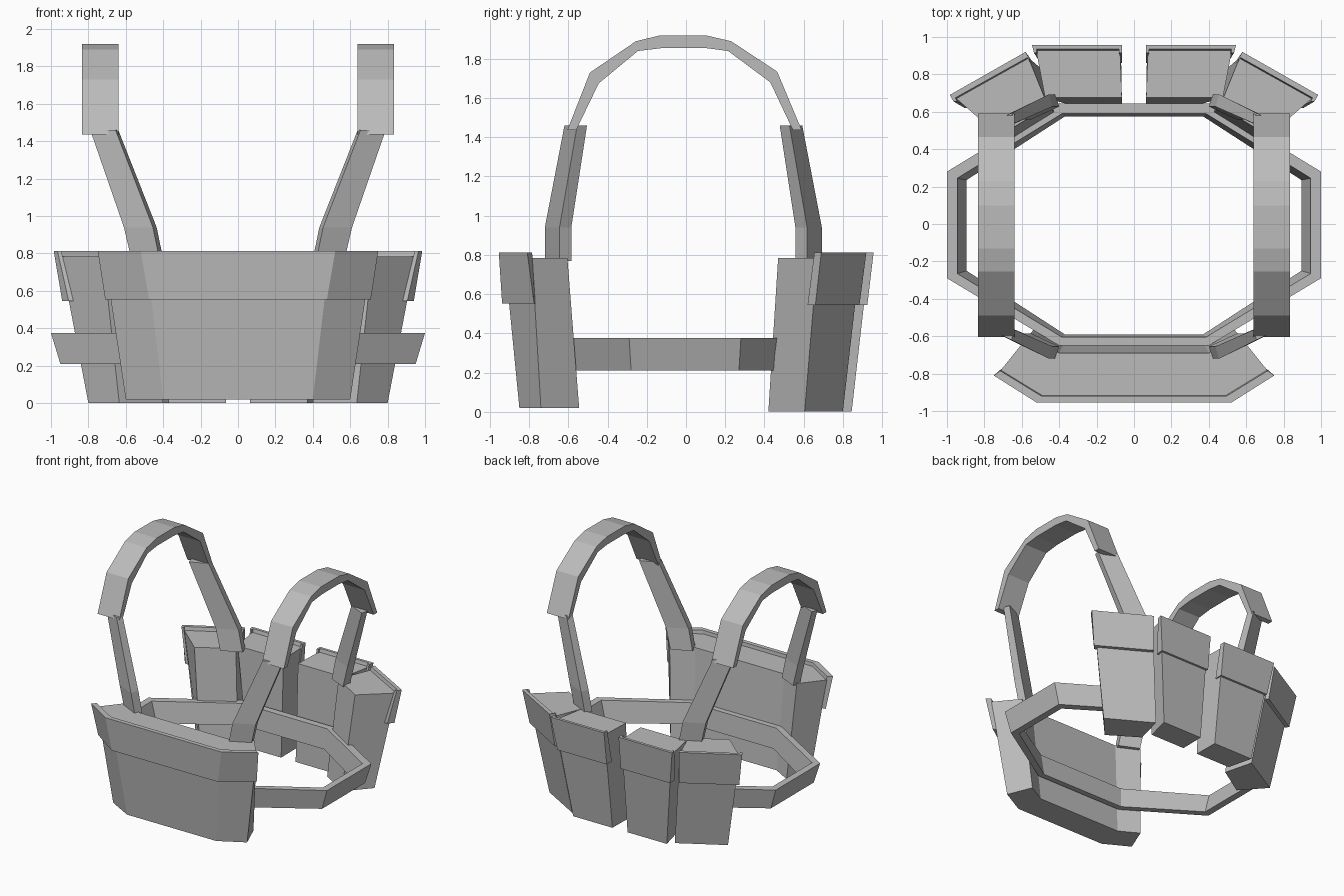
import bpy, bmesh

if "Cube" in bpy.data.objects:
    bpy.data.objects.remove(bpy.data.objects["Cube"])

grey = bpy.data.materials.new("canvas_grey")
grey.diffuse_color = (0.5, 0.5, 0.5, 1)
grey.use_nodes = True
grey.node_tree.nodes["Principled BSDF"].inputs["Base Color"].default_value = grey.diffuse_color


def loft(name, rings, closed=False):
    """Skin a list of equal-length 3D rings; cap the ends or close into a loop."""
    bm = bmesh.new()
    vs = [[bm.verts.new(p) for p in r] for r in rings]
    n = len(vs[0])
    pairs = list(zip(vs, vs[1:])) + ([(vs[-1], vs[0])] if closed else [])
    for a, b in pairs:
        for i in range(n):
            j = (i + 1) % n
            bm.faces.new((a[i], a[j], b[j], b[i]))
    if not closed:
        bm.faces.new(vs[0])
        bm.faces.new(vs[-1])
    bmesh.ops.recalc_face_normals(bm, faces=bm.faces)
    me = bpy.data.meshes.new(name)
    bm.to_mesh(me)
    bm.free()
    me.materials.append(grey)
    ob = bpy.data.objects.new(name, me)
    bpy.context.collection.objects.link(ob)
    return ob


def at(pts, z):
    return [(x, y, z) for x, y in pts]


def both(half):
    """Complete a right-hand outline with its mirrored left half."""
    return half + [(-x, y) for x, y in reversed(half)]


def flip(pts, s):
    return [(x * s, y) for x, y in pts]


# Belt: flared octagonal band
def octagon(x, yf, yb, cx, sf, sb):
    return both([(cx, yf), (x, sf), (x, sb), (cx, yb)])

outer_top = octagon(1.0, -.65, .645, .40, -.29, .28)
outer_bot = octagon(.95, -.635, .63, .385, -.28, .27)
inner_top = octagon(.945, -.605, .59, .385, -.265, .245)
inner_bot = octagon(.895, -.59, .575, .37, -.25, .235)
loft("belt", [at(outer_bot, .21), at(outer_top, .375),
              at(inner_top, .375), at(inner_bot, .21)], closed=True)

# Front pouch, wrapped around the belt
loft("front_pouch", [
    at(both([(.37, -.63), (.52, -.545), (.60, -.74), (.40, -.85)]), .02),
    at(both([(.40, -.69), (.57, -.605), (.715, -.785), (.49, -.925)]), .785)])


def flap(name, bot, top, ibot, itop, z0, z1=.813):
    """Band around the outer side of a pouch."""
    loft(name, [[(*b, z0), (*t, z1), (*it, z1), (*ib, z0)]
                for b, t, it, ib in zip(bot, top, itop, ibot)])

flap("front_pouch_flap",
     both([(.71, -.775), (.475, -.938)]), both([(.75, -.81), (.52, -.955)]),
     both([(.66, -.765), (.45, -.89)]), both([(.715, -.785), (.495, -.92)]), .553)

for s, side in ((1, "right"), (-1, "left")):
    # Rear pouch beside the middle
    loft("rear_pouch_" + side, [
        at(flip([(.065, .645), (.37, .645), (.42, .845), (.068, .845)], s), 0),
        at(flip([(.065, .675), (.475, .675), (.525, .935), (.075, .935)], s), .785)])
    flap("rear_pouch_flap_" + side,
         flip([(.063, .86), (.063, .925), (.505, .925), (.50, .86)], s),
         flip([(.065, .915), (.065, .957), (.545, .957), (.535, .915)], s),
         flip([(.08, .86), (.08, .87), (.48, .87), (.48, .86)], s),
         flip([(.08, .915), (.08, .935), (.52, .935), (.52, .915)], s), .545)
    # Angled pouch on the rear corner
    loft("corner_pouch_" + side, [
        at(flip([(.40, .57), (.635, .42), (.80, .605), (.46, .80)], s), 0),
        at(flip([(.46, .63), (.72, .47), (.95, .67), (.565, .89)], s), .785)])
    flap("corner_pouch_flap_" + side,
         flip([(.905, .62), (.94, .66), (.555, .885), (.525, .83)], s),
         flip([(.965, .655), (.985, .69), (.58, .92), (.56, .885)], s),
         flip([(.88, .62), (.89, .635), (.53, .84), (.52, .82)], s),
         flip([(.945, .655), (.955, .675), (.57, .89), (.56, .87)], s), .545)

    # Shoulder strap: faceted arch
    arch_out = [(-.605, 1.437), (-.49, 1.73), (-.255, 1.89), (-.13, 1.92),
                (.10, 1.92), (.23, 1.89), (.465, 1.735), (.59, 1.437)]
    arch_in = [(-.56, 1.437), (-.445, 1.675), (-.245, 1.84), (-.12, 1.855),
               (.10, 1.855), (.215, 1.84), (.43, 1.68), (.545, 1.437)]
    loft("shoulder_arch_" + side, [
        [(s * .64, *o), (s * .835, *o), (s * .835, *i), (s * .64, *i)]
        for o, i in zip(arch_out, arch_in)])

    # Strap legs, bent near the bottom, front and rear
    low = [(.42, -.72), (.57, -.645), (.55, -.585), (.40, -.655)]
    mid = [(.455, -.72), (.61, -.645), (.59, -.585), (.435, -.655)]
    high = [(.655, -.62), (.79, -.555), (.775, -.505), (.64, -.565)]
    for end in ("front", "rear"):
        rings = [at(flip(p if end == "front" else [(x, -y - .027) for x, y in p], s), z)
                 for p, z in ((low, .77), (mid, .94), (high, 1.46))]
        loft(f"strap_leg_{end}_{side}", rings)
